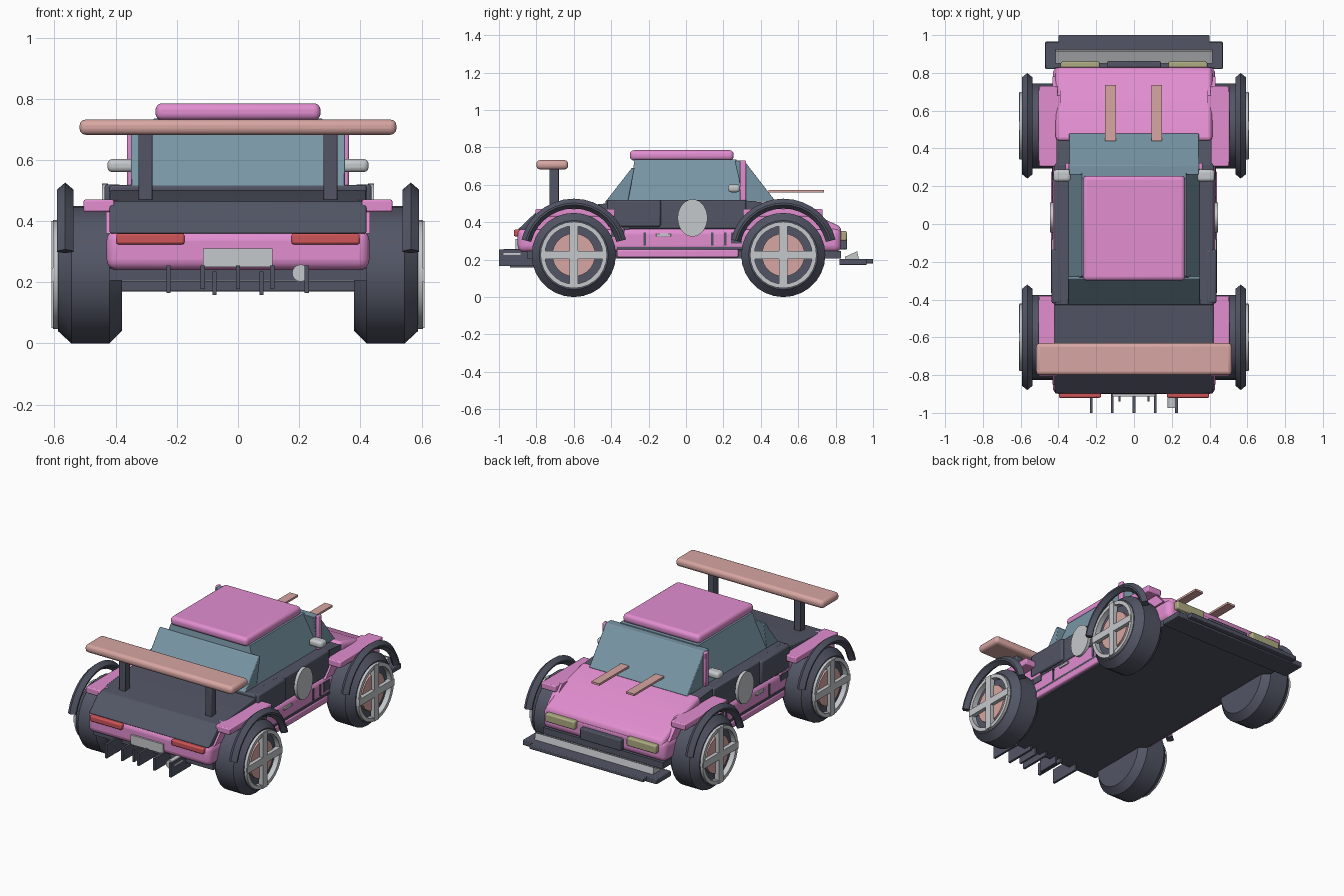
import bpy, bmesh, math
from mathutils import Matrix

if "Cube" in bpy.data.objects:
    bpy.data.objects.remove(bpy.data.objects["Cube"])


def mat(name, rgb):
    m = bpy.data.materials.new(name)
    m.diffuse_color = (*rgb, 1)
    m.use_nodes = True
    m.node_tree.nodes["Principled BSDF"].inputs["Base Color"].default_value = m.diffuse_color
    return m


PINK = mat("pink paint", (0.76, 0.27, 0.63))
DARK = mat("charcoal", (0.085, 0.092, 0.13))
GLASS = mat("blue grey glass", (0.19, 0.305, 0.38))
SALMON = mat("salmon", (0.68, 0.38, 0.36))
SILVER = mat("silver", (0.56, 0.58, 0.60))
RED = mat("red lamp", (0.62, 0.09, 0.10))
OLIVE = mat("pale olive lamp", (0.42, 0.41, 0.22))


def finish(bm, name, m, bevel=0, seg=2):
    bmesh.ops.recalc_face_normals(bm, faces=bm.faces)
    me = bpy.data.meshes.new(name)
    bm.to_mesh(me)
    bm.free()
    me.materials.append(m)
    ob = bpy.data.objects.new(name, me)
    bpy.context.collection.objects.link(ob)
    if bevel:
        b = ob.modifiers.new("edge", 'BEVEL')
        b.width, b.segments, b.limit_method = bevel, seg, 'ANGLE'
    return ob


def box(name, m, x, y, z, bevel=0, seg=2):
    """Box from (min, max) ranges."""
    bm = bmesh.new()
    bmesh.ops.create_cube(bm, size=1)
    for v in bm.verts:
        for i, r in enumerate((x, y, z)):
            v.co[i] = r[0] if v.co[i] < 0 else r[1]
    return finish(bm, name, m, bevel, seg)


def pair(name, m, x, y, z, bevel=0, seg=2):
    """The same box on both sides of the car."""
    for s, n in ((1, "right"), (-1, "left")):
        box(f"{n}_{name}", m, sorted((s * x[0], s * x[1])), y, z, bevel, seg)


def slab(name, m, pts, x0, x1, bevel=0, seg=2):
    """Side profile of (y, z) points carried across x."""
    bm = bmesh.new()
    a = [bm.verts.new((x0, y, z)) for y, z in pts]
    b = [bm.verts.new((x1, y, z)) for y, z in pts]
    n = len(pts)
    bm.faces.new(a)
    bm.faces.new(b[::-1])
    for i in range(n):
        bm.faces.new((a[i], a[(i + 1) % n], b[(i + 1) % n], b[i]))
    return finish(bm, name, m, bevel, seg)


def sweep(name, m, pts, s, y, z, a0=0, a1=360, n=28):
    """Closed (x, radius) section turned about the wheel axle."""
    bm = bmesh.new()
    full = a1 - a0 == 360
    rings = []
    for i in range(n if full else n + 1):
        t = math.radians(a0 + (a1 - a0) * i / n)
        rings.append([bm.verts.new((s * x, y + r * math.cos(t), z + r * math.sin(t)))
                      for x, r in pts])
    k = len(pts)
    for i in range(n):
        p, q = rings[i], rings[(i + 1) % len(rings)]
        for j in range(k):
            bm.faces.new((p[j], p[(j + 1) % k], q[(j + 1) % k], q[j]))
    if not full:
        bm.faces.new(rings[0])
        bm.faces.new(rings[-1])
    return finish(bm, name, m)


def disc(name, m, c, r, depth, axis='X', scale=(1, 1, 1), n=28):
    bm = bmesh.new()
    bmesh.ops.create_cone(bm, cap_ends=True, segments=n, radius1=r, radius2=r, depth=depth)
    rot = Matrix.Rotation(math.pi / 2, 4, 'Y' if axis == 'X' else 'X')
    bmesh.ops.transform(bm, matrix=Matrix.Translation(c) @ Matrix.Diagonal((*scale, 1)) @ rot,
                        verts=bm.verts)
    return finish(bm, name, m)


# Lower shell, sills and floor
box("lower_body", PINK, (-.43, .43), (-.90, .83), (.24, .37), .035, 4)
box("floor_pan", DARK, (-.42, .42), (-.85, .83), (.205, .245))
pair("sill", PINK, (.40, .44), (-.37, .28), (.212, .255), .008)
pair("sill_groove", DARK, (.40, .434), (-.37, .30), (.255, .268))

# Upper shell: charcoal middle and rear deck, pink bonnet
slab("rear_deck", DARK, [(-.90, .36), (-.79, .465), (-.43, .50), (-.30, .50), (-.30, .36)],
     -.42, .42, .006)
box("door_band", DARK, (-.42, .42), (-.43, .32), (.365, .518), .008)
slab("scuttle", DARK, [(.30, .36), (.30, .518), (.46, .50), (.50, .36)], -.41, .41)
slab("bonnet", PINK, [(.44, .33), (.44, .52), (.62, .472), (.83, .375), (.83, .33)],
     -.415, .415, .025, 3)

# Cabin glass: tapered core with sloping screens at each end
bm = bmesh.new()
bmesh.ops.create_cube(bm, size=1)
for v in bm.verts:
    top = v.co.z > 0
    v.co = ((.275 if top else .35) * (1 if v.co.x > 0 else -1),
            ((.27 if top else .32) if v.co.y > 0 else (-.275 if top else -.31)),
            .735 if top else .51)
finish(bm, "cabin_glass", GLASS)
slab("windscreen", GLASS, [(.31, .51), (.48, .51), (.31, .73), (.26, .73)], -.345, .345, .004)
slab("rear_screen", GLASS, [(-.43, .51), (-.29, .69), (-.275, .69), (-.31, .51)], -.35, .35, .004)
box("roof", PINK, (-.27, .27), (-.30, .255), (.73, .785), .022, 4)
pair("windscreen_pillar", PINK, (.343, .363), (.288, .322), (.515, .73), .006)
pair("mirror", SILVER, (.335, .427), (.225, .288), (.56, .603), .016, 3)

# Bonnet strips
box("left_bonnet_strip", SALMON, (-.153, -.095), (.44, .737), (.56, .573))
box("right_bonnet_strip", SALMON, (.092, .148), (.44, .737), (.56, .573))

# Rear wing
box("wing", SALMON, (-.518, .518), (-.80, -.63), (.682, .732), .02, 3)
pair("wing_post", DARK, (.28, .325), (-.73, -.68), (.46, .69), .005)

# Door furniture
pair("side_scoop", DARK, (.38, .437), (-.42, -.135), (.375, .52), .01)
pair("door_handle", SILVER, (.42, .438), (-.16, -.08), (.323, .34), .003)
for i, y in enumerate((-.22, .14, .21)):
    pair(f"door_slot_{i}", DARK, (.42, .434), (y - .007, y + .007), (.275, .345))
pair("rear_side_vent", DARK, (.42, .434), (-.40, -.33), (.32, .36))
pair("front_side_vent", DARK, (.42, .434), (.24, .30), (.285, .345))
for s, n in ((1, "right"), (-1, "left")):
    disc(n + "_door_roundel", SILVER, (s * .435, .035, .423), .1, .02, scale=(1, .8, 1))

# Tail: lamps, plate, diffuser and exhaust
pair("tail_lamp", RED, (.175, .398), (-.92, -.88), (.324, .36), .007)
box("rear_plate", SILVER, (-.114, .112), (-.912, -.89), (.25, .31))
for i, x in enumerate((-.227, -.115, 0, .112, .225)):
    low = .165 if i in (0, 4) else .178
    box(f"diffuser_fin_{i}", DARK, (x - .007, x + .007), (-1, -.80), (low, .255))
for i, x in enumerate((-.077, .077)):
    box(f"diffuser_strake_{i}", DARK, (x - .006, x + .006), (-.94, -.80), (.158, .235))
disc("exhaust", SILVER, (.205, -.93, .23), .028, .09, 'Y', n=16)

# Nose: lamps, grille, bumper bar and splitter
pair("headlamp", OLIVE, (.182, .388), (.81, .86), (.30, .353), .008)
box("grille", DARK, (-.142, .142), (.81, .862), (.255, .325), .006)
slab("bumper_bar", SILVER, [(.85, .20), (.85, .215), (.915, .245), (.925, .20)], -.415, .415)
box("splitter", DARK, (-.47, .47), (.82, .965), (.17, .204), .005)
box("splitter_lip", DARK, (-.40, .40), (.95, 1.0), (.178, .204), .005)

# Wheels, arches and fender blocks
tyre = [(.38, .05), (.38, .185), (.42, .225), (.545, .225), (.588, .185), (.588, .165),
        (.572, .155), (.572, .05)]
rim = [(.57, .155), (.57, .178), (.605, .178), (.605, .155)]
arch = [(.538, .255), (.538, .265), (.565, .288), (.592, .265), (.592, .255), (.565, .235)]
for y, e in ((-.6, "rear"), (.52, "front")):
    for s, n in ((1, "right"), (-1, "left")):
        w = f"{e}_{n}_"
        sweep(w + "tyre", DARK, tyre, s, y, .225)
        sweep(w + "rim", SILVER, rim, s, y, .225)
        disc(w + "hub_disc", SALMON, (s * .572, y, .225), .115, .03)
        disc(w + "tyre_core", DARK, (s * .475, y, .225), .06, .188)
        for k, (h, v) in enumerate(((.175, .022), (.022, .175))):
            box(w + f"spoke_{k}", SILVER, sorted((s * .58, s * .61)), (y - h, y + h),
                (.225 - v, .225 + v))
        sweep(w + "arch", DARK, arch, s, y, .238, 14, 166, 14)
    c = y if e == "front" else y + .01
    pair(e + "_fender_block", PINK, (.405, .505), (c - .215, c + .21), (.43, .47), .006)
    # Sloping skirt behind each block joins it to the body
    for s, n in ((1, "right"), (-1, "left")):
        slab(f"{e}_{n}_fender_skirt", PINK,
             [(c - .26, .36), (c - .16, .47), (c + .16, .47), (c + .26, .36)],
             s * .39, s * .432)

for ob in bpy.data.objects:
    bpy.context.view_layer.objects.active = ob
    bpy.ops.object.select_all(action='DESELECT')
    ob.select_set(True)
    bpy.ops.object.shade_smooth_by_angle(angle=math.radians(25))
